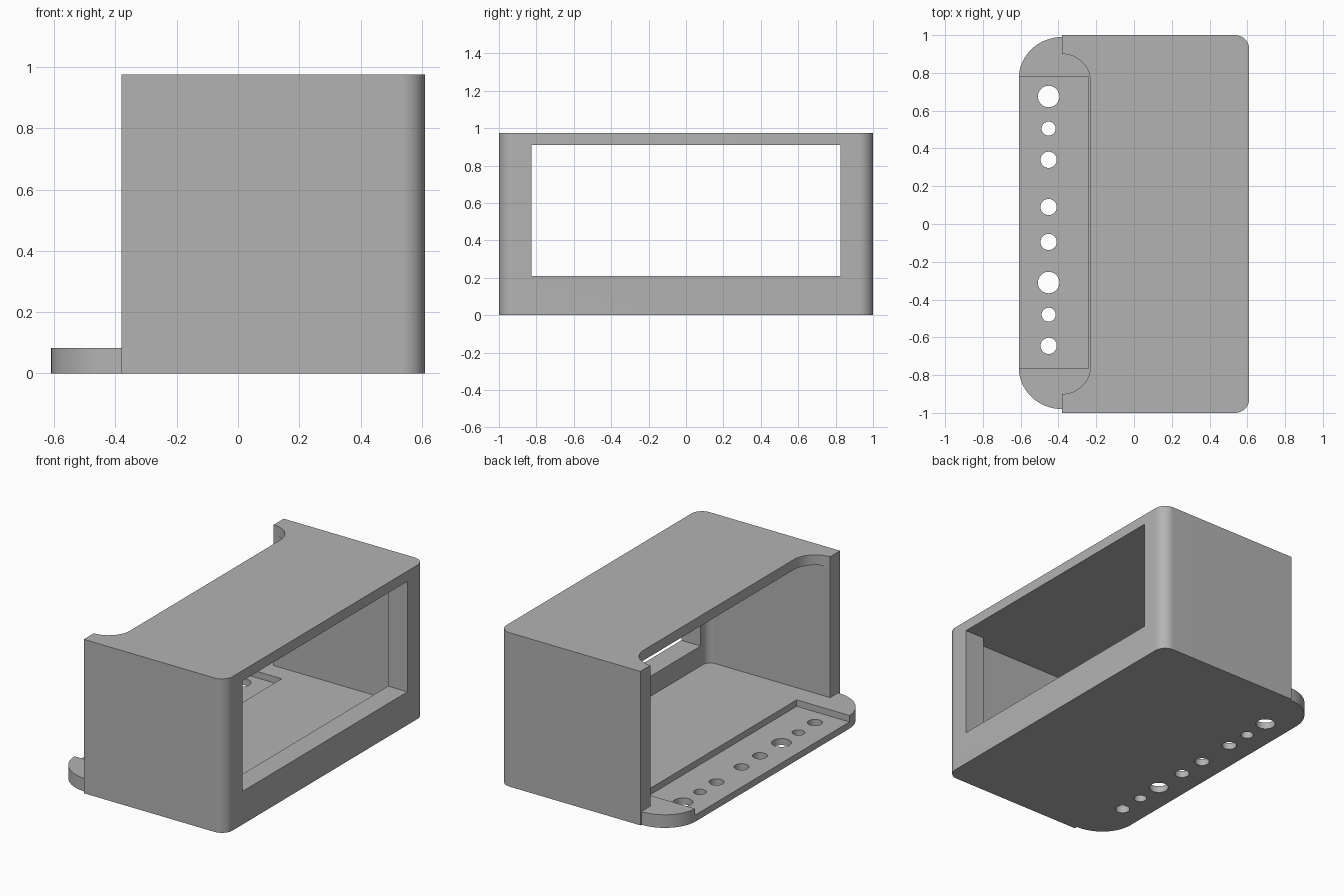
import bpy, bmesh, math

if "Cube" in bpy.data.objects:
    bpy.data.objects.remove(bpy.data.objects["Cube"])

grey = bpy.data.materials.new("plain grey")
grey.use_nodes = True
colour = (0.45, 0.45, 0.45, 1)
grey.diffuse_color = colour
grey.node_tree.nodes["Principled BSDF"].inputs["Base Color"].default_value = colour


def arc(cx, cy, rx, ry, start, sweep=90, steps=16):
    """Points along an elliptical arc, angles in degrees."""
    angles = [math.radians(start + sweep * i / steps) for i in range(steps + 1)]
    return [(cx + rx * math.cos(a), cy + ry * math.sin(a)) for a in angles]


def prism(name, outline, z0, z1):
    """Extrude a flat outline between two heights."""
    bm = bmesh.new()
    face = bm.faces.new([bm.verts.new((x, y, z0)) for x, y in outline])
    top = bmesh.ops.extrude_face_region(bm, geom=[face])["geom"]
    verts = [v for v in top if isinstance(v, bmesh.types.BMVert)]
    bmesh.ops.translate(bm, verts=verts, vec=(0, 0, z1 - z0))
    bmesh.ops.recalc_face_normals(bm, faces=bm.faces)
    mesh = bpy.data.meshes.new(name)
    bm.to_mesh(mesh)
    bm.free()
    mesh.materials.append(grey)
    ob = bpy.data.objects.new(name, mesh)
    bpy.context.collection.objects.link(ob)
    return ob


def slot(x0, x1, y0, y1, r=0):
    """Rectangle whose two +x corners may be rounded."""
    if not r:
        return [(x0, y0), (x1, y0), (x1, y1), (x0, y1)]
    return ([(x0, y0)] + arc(x1 - r, y0 + r, r, r, -90)
            + arc(x1 - r, y1 - r, r, r, 0) + [(x0, y1)])


def cut(target, cutter):
    """Subtract the cutter, bake the result and discard the cutter."""
    cutter.hide_render = True
    mod = target.modifiers.new("cut", "BOOLEAN")
    mod.operation, mod.solver, mod.object = "DIFFERENCE", "EXACT", cutter
    deps = bpy.context.evaluated_depsgraph_get()
    baked = bpy.data.meshes.new_from_object(target.evaluated_get(deps))
    target.modifiers.clear()
    target.data = baked
    bpy.data.objects.remove(cutter)


# Housing footprint with the rounded shelf at the open side
BACK, REAR, FRONT, FLOOR = -0.61, -0.38, 0.61, 0.083
r = 0.075
footprint = ([(REAR, -1)] + arc(FRONT - r, -1 + r, r, r, -90)
             + arc(FRONT - r, 1 - r, r, r, 0) + [(REAR, 1)]
             + arc(REAR, 0.77, REAR - BACK, 0.22, 90)
             + arc(REAR, -0.76, REAR - BACK, 0.22, 180))
housing = prism("housing", footprint, 0, 0.975)

# Clear the space over the shelf, then hollow the inside
cut(housing, prism("shelf_clearance", slot(-1, REAR, -1.2, 1.2), FLOOR, 1.2))
cut(housing, prism("cavity", slot(-1, 0.475, -0.9, 0.9, 0.05), FLOOR, 0.91))

# Screen window and rounded roof notch
cut(housing, prism("window", slot(0.3, 1, -0.825, 0.825), 0.21, 0.91))
cut(housing, prism("roof_notch", slot(-1, -0.23, -0.9, 0.9, 0.15), 0.6, 1.2))

# Shallow tray in the shelf with a row of round holes
cut(housing, prism("tray", slot(-1, -0.24, -0.765, 0.78), 0.042, 0.3))
BIG, MID, SMALL = 0.057, 0.043, 0.037
holes = [(0.675, BIG), (0.505, SMALL), (0.34, MID), (0.09, MID),
         (-0.095, MID), (-0.31, BIG), (-0.48, SMALL), (-0.645, MID)]
for y, radius in holes:
    ring = arc(-0.452, y, radius, radius, 0, 360, 32)[:-1]
    cut(housing, prism("hole", ring, -0.1, 0.3))

bpy.ops.object.select_all(action="DESELECT")
housing.select_set(True)
bpy.context.view_layer.objects.active = housing
bpy.ops.object.shade_smooth_by_angle(angle=math.radians(30))
